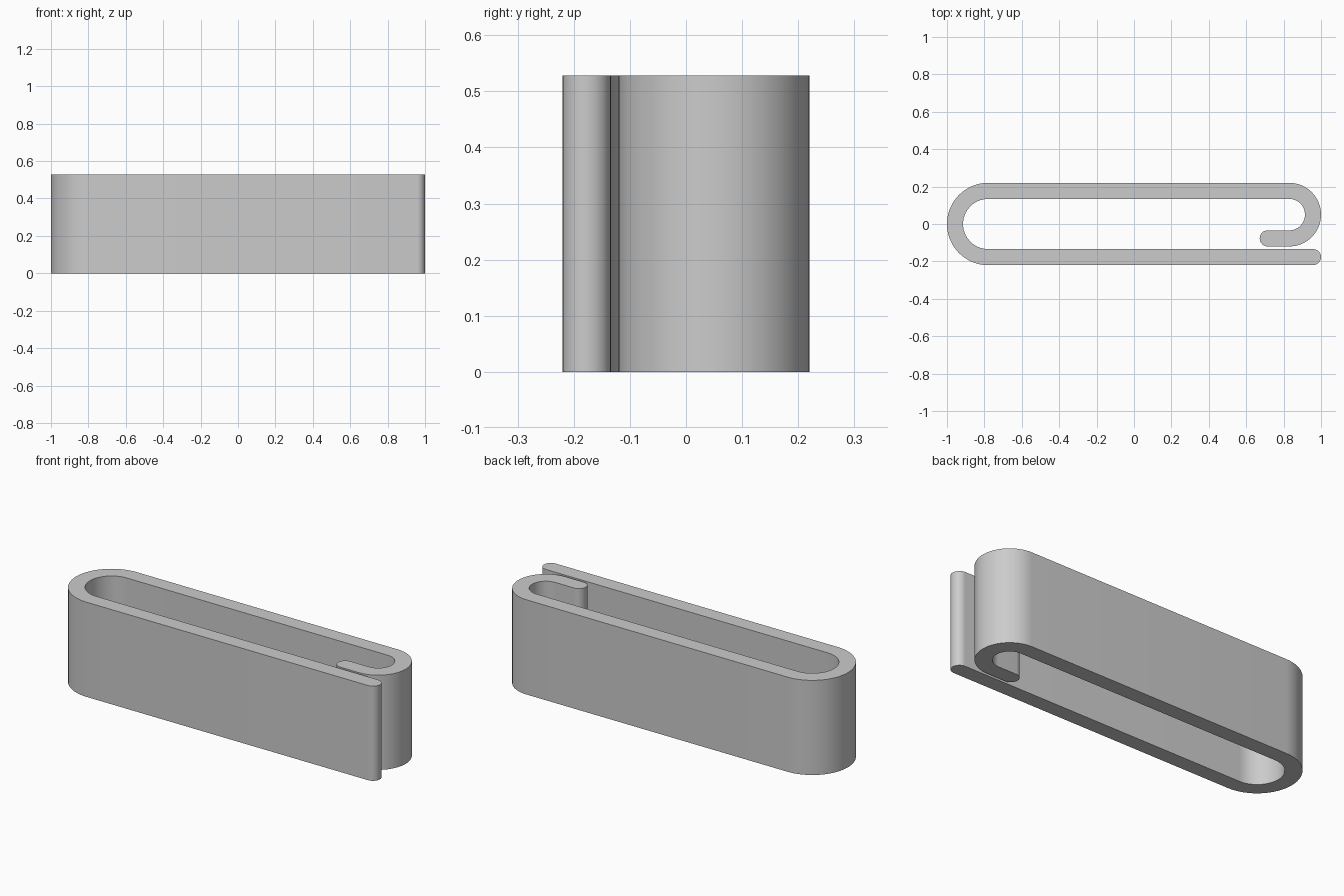
import bpy, bmesh, math
from mathutils import Vector

cube = bpy.data.objects.get("Cube")
if cube:
    bpy.data.objects.remove(cube, do_unlink=True)

HEIGHT = 0.528
HALF = 0.043          # half the strip thickness
BIG, SMALL = 0.177, 0.127   # centreline radii of the two bends
STEPS = 32


def arc(cx, cy, radius, start, end, steps=STEPS):
    """Points along an arc, angles in degrees."""
    angles = [math.radians(start + (end - start) * i / steps) for i in range(steps + 1)]
    return [Vector((cx + radius * math.cos(a), cy + radius * math.sin(a), 0)) for a in angles]


# Centreline bends: front bar -> left bend -> back bar -> right bend -> curled tip
front_end = Vector((1 - HALF, -BIG, 0))
tip_end = Vector((0.715, 0.05 - SMALL, 0))
bends = [(-0.78, 0, BIG, 270, 90), (0.83, 0.05, SMALL, 90, -90)]

# The two sides of the strip
sides = []
for offset in (HALF, -HALF):
    side = [front_end + Vector((0, -offset, 0))]
    for cx, cy, radius, start, end in bends:
        side += arc(cx, cy, radius + offset, start, end)
    side.append(tip_end + Vector((0, -offset, 0)))
    sides.append(side)

bm = bmesh.new()
outer, inner = [[bm.verts.new(p) for p in side] for side in sides]
for i in range(len(outer) - 1):
    bm.faces.new((outer[i], outer[i + 1], inner[i + 1], inner[i]))

# Rounded ends
front_cap = [bm.verts.new(p) for p in arc(*front_end.xy, HALF, -90, 90, 16)[1:-1]]
bm.faces.new([outer[0]] + front_cap + [inner[0]])
tip_cap = [bm.verts.new(p) for p in arc(*tip_end.xy, HALF, 270, 90, 16)[1:-1]]
bm.faces.new([outer[-1]] + tip_cap + [inner[-1]])

# Raise the flat outline into a solid
bmesh.ops.recalc_face_normals(bm, faces=bm.faces[:])
raised = bmesh.ops.extrude_face_region(bm, geom=bm.faces[:], use_keep_orig=True)
top = [v for v in raised["geom"] if isinstance(v, bmesh.types.BMVert)]
bmesh.ops.translate(bm, verts=top, vec=(0, 0, HEIGHT))
bmesh.ops.recalc_face_normals(bm, faces=bm.faces[:])

mesh = bpy.data.meshes.new("folded_strip_clip")
bm.to_mesh(mesh)
bm.free()
clip = bpy.data.objects.new("folded_strip_clip", mesh)
bpy.context.collection.objects.link(clip)

# Plain grey
grey = bpy.data.materials.new("plain_grey")
grey.use_nodes = True
colour = (0.6, 0.6, 0.6, 1)
grey.diffuse_color = colour
grey.node_tree.nodes["Principled BSDF"].inputs["Base Color"].default_value = colour
mesh.materials.append(grey)

bpy.context.view_layer.objects.active = clip
clip.select_set(True)
bpy.ops.object.shade_smooth_by_angle(angle=math.radians(35))
